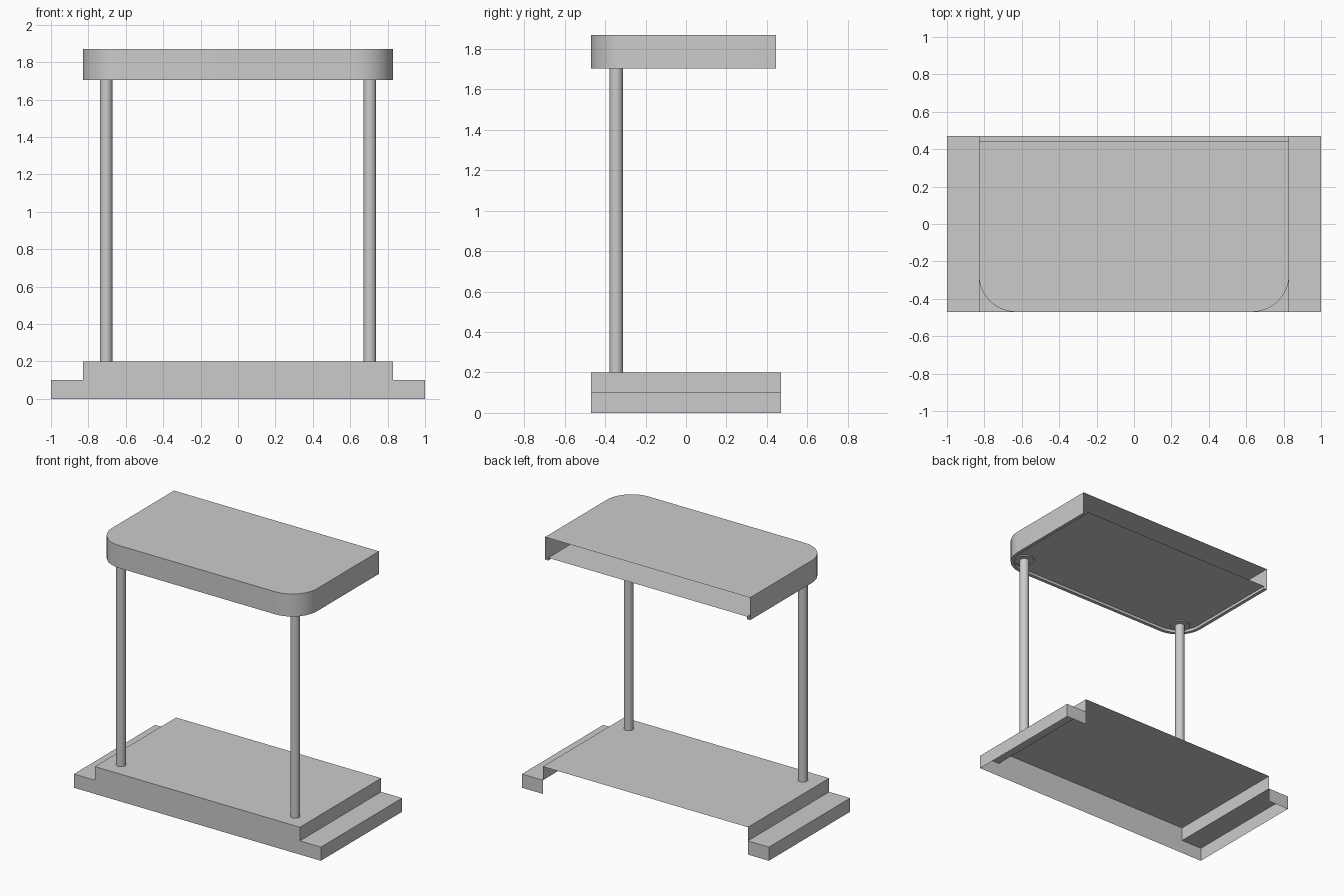
import bpy
import bmesh
import math
from mathutils import Matrix, Vector

cube = bpy.data.objects.get("Cube")
if cube:
    bpy.data.objects.remove(cube, do_unlink=True)

# Single plain grey finish
GREY = (0.6, 0.6, 0.6, 1)
grey = bpy.data.materials.new("plain_grey")
grey.use_nodes = True
grey.diffuse_color = GREY
grey.node_tree.nodes["Principled BSDF"].inputs["Base Color"].default_value = GREY


def finish(bm, name):
    mesh = bpy.data.meshes.new(name)
    bm.to_mesh(mesh)
    bm.free()
    mesh.materials.append(grey)
    obj = bpy.data.objects.new(name, mesh)
    bpy.context.collection.objects.link(obj)
    bpy.ops.object.select_all(action="DESELECT")
    obj.select_set(True)
    bpy.context.view_layer.objects.active = obj
    bpy.ops.object.shade_smooth_by_angle(angle=math.radians(30))
    return obj


def loop(bm, points):
    return [bm.verts.new(p) for p in points]


def strip(bm, a, b):
    for i in range(len(a) - 1):
        bm.faces.new((a[i], a[i + 1], b[i + 1], b[i]))


HALF_W, FRONT, BACK = 0.83, -0.47, 0.47
STEP, DECK = 0.1, 0.2

# Porch base: stepped sheet, open underneath and behind the deck
bm = bmesh.new()
left = [(-1, 0), (-1, STEP), (-HALF_W, STEP), (-HALF_W, DECK)]
profile = left + [(-x, z) for x, z in reversed(left)]
front = loop(bm, [(x, FRONT, z) for x, z in profile])
back = loop(bm, [(x, BACK, z) for x, z in profile])
strip(bm, front, back)
bm.faces.new(front[::-1])
for x0, x1 in ((-1, -HALF_W), (HALF_W, 1)):
    bm.faces.new(loop(bm, [(x0, BACK, 0), (x0, BACK, STEP),
                           (x1, BACK, STEP), (x1, BACK, 0)]))
finish(bm, "porch_base")

# Canopy: rounded front corners, open back, ceiling recessed inside a rim
ROOF_BACK, RADIUS, SEGMENTS = 0.445, 0.2, 12
LOW, HIGH, CEILING, RIM = 1.705, 1.87, 1.725, 0.025


def outline(inset, z):
    r = RADIUS - inset
    cx, cy = HALF_W - RADIUS, FRONT + RADIUS
    right = [(HALF_W - inset, ROOF_BACK, z)]
    for i in range(SEGMENTS + 1):
        a = math.pi / 2 * i / SEGMENTS
        right.append((cx + r * math.cos(a), cy - r * math.sin(a), z))
    return [(-x, y, h) for x, y, h in right] + right[::-1]


bm = bmesh.new()
top = loop(bm, outline(0, HIGH))
wall_foot = loop(bm, outline(0, LOW))
rim = loop(bm, outline(RIM, LOW))
ceiling = loop(bm, outline(RIM, CEILING))
bm.faces.new(top)
strip(bm, wall_foot, top)
strip(bm, rim, wall_foot)
strip(bm, ceiling, rim)
bm.faces.new(ceiling[::-1])
finish(bm, "canopy")


# Round posts with a thin collar against the ceiling
def cylinder(name, x, y, radius, z0, z1):
    bm = bmesh.new()
    bmesh.ops.create_cone(
        bm, cap_ends=True, segments=32, radius1=radius, radius2=radius,
        depth=z1 - z0,
        matrix=Matrix.Translation(Vector((x, y, (z0 + z1) / 2))))
    finish(bm, name)


for side, x in (("left", 0.705), ("right", -0.705)):
    cylinder(side + "_post", x, -0.345, 0.033, DECK, CEILING)
    cylinder(side + "_post_collar", x, -0.345, 0.07, CEILING - 0.008, CEILING)
